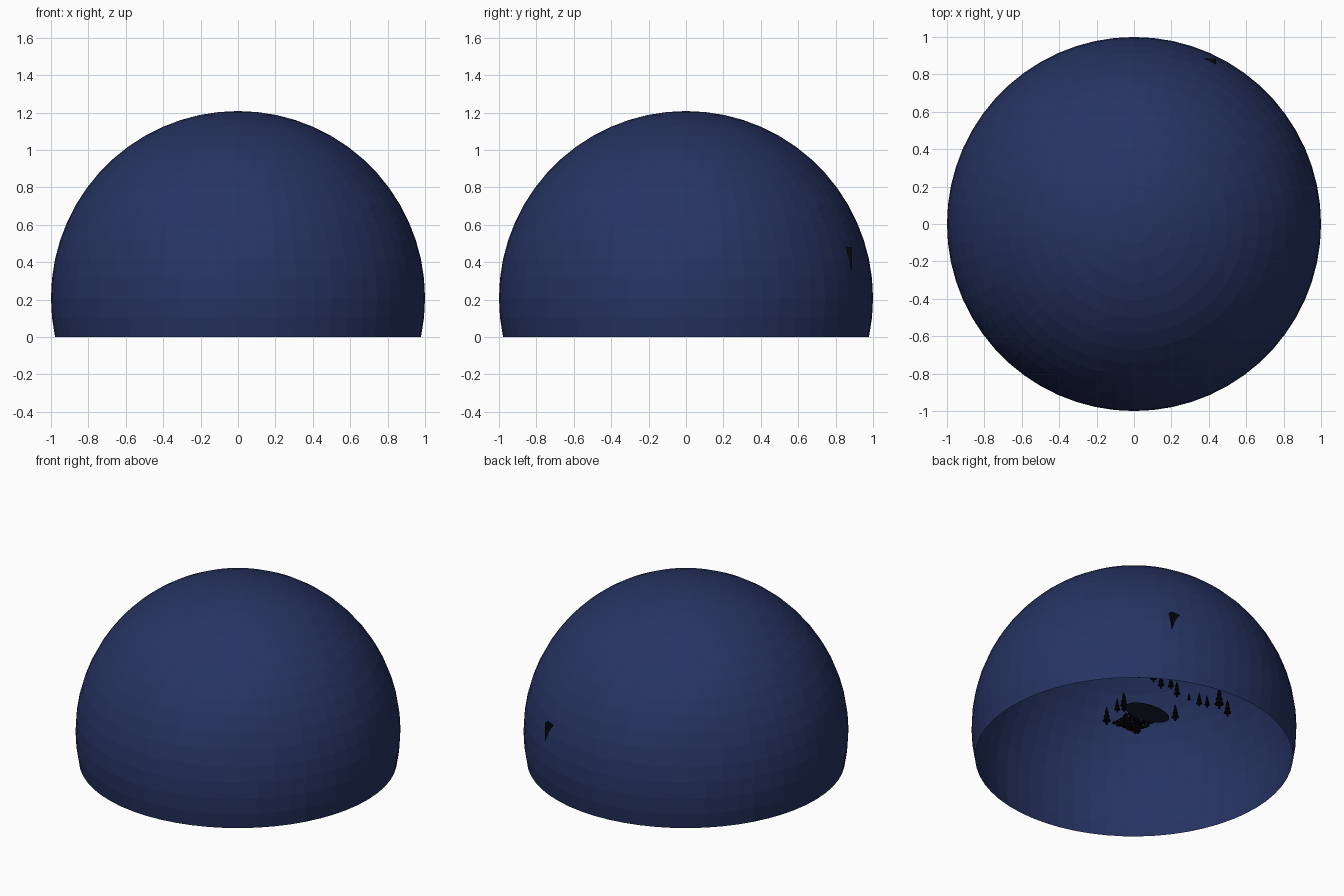
import bpy, bmesh, math, random
from mathutils import Matrix, Vector

if "Cube" in bpy.data.objects:
    bpy.data.objects.remove(bpy.data.objects["Cube"])
random.seed(4)

def mat(name, c):
    m = bpy.data.materials.new(name)
    m.diffuse_color = (*c, 1)
    m.use_nodes = True
    m.node_tree.nodes["Principled BSDF"].inputs["Base Color"].default_value = m.diffuse_color
    return m

NIGHT = mat("night_blue", (0.0195, 0.034, 0.125))
BLACK = mat("black", (0.002, 0.002, 0.002))
WATER = mat("dark_water", (0.008, 0.013, 0.028))

def finish(bm, name, m):
    me = bpy.data.meshes.new(name)
    bm.to_mesh(me)
    bm.free()
    me.materials.append(m)
    ob = bpy.data.objects.new(name, me)
    bpy.context.collection.objects.link(ob)
    return ob

def cone(bm, x, y, z, r1, r2, h, n=8):
    bmesh.ops.create_cone(bm, cap_ends=True, segments=n, radius1=r1, radius2=r2, depth=h,
                          matrix=Matrix.Translation((x, y, z + h / 2)))

# Open sky dome: sphere cut 12 degrees below its equator
C = math.sin(math.radians(12))
bm = bmesh.new()
bmesh.ops.create_uvsphere(bm, u_segments=60, v_segments=30, radius=1,
                          matrix=Matrix.Translation((0, 0, C)))
bmesh.ops.delete(bm, geom=[v for v in bm.verts if v.co.z < -0.01], context='VERTS')
finish(bm, "sky_dome", NIGHT)

# Pine trees inside, on a common ground level
G = 0.246
def tree(i, x, y, h):
    bm = bmesh.new()
    cone(bm, x, y, G, 0.007 * h / 0.13, 0.007 * h / 0.13, h * 0.3)
    for k, (z, r) in enumerate(((0.2, 0.2), (0.42, 0.15), (0.64, 0.1))):
        cone(bm, x, y, G + z * h, r * h, 0, h * 0.36)
    finish(bm, f"pine_tree_{i}", BLACK)

spots = [(0.33, 0.44, .12), (0.23, 0.46, .12), (0.143, 0.43, .11), (0.09, 0.46, .10),
         (0.0, 0.41, .11), (-0.09, 0.42, .06), (-0.18, 0.41, .10), (-0.226, 0.43, .09),
         (-0.29, 0.47, .15), (-0.39, 0.43, .12), (0.112, -0.128, .13), (0.16, 0.03, .10),
         (0.157, 0.09, .12), (-0.18, 0.18, .12), (0.13, 0.06, .09)]
for i, s in enumerate(spots):
    tree(i, *s)
tree(len(spots), -0.11, -0.09, .09)

# Oval pond
bm = bmesh.new()
bmesh.ops.create_circle(bm, cap_ends=True, segments=32, radius=1,
                        matrix=Matrix.Translation((0.02, 0.15, G - 0.004)) @ Matrix.Diagonal((0.16, 0.09, 1, 1)))
finish(bm, "pond", WATER)

# Square undergrowth patch made of small spikes
bm = bmesh.new()
for i in range(7):
    for j in range(7):
        x, y = (i - 3) * 0.028, (j - 3) * 0.028
        cone(bm, x + random.uniform(-.006, .006), y + random.uniform(-.006, .006),
             G, 0.018, 0, random.uniform(0.015, 0.03), 5)
finish(bm, "undergrowth", BLACK)

# Dark block at the back whose corner pokes through the dome
bm = bmesh.new()
bmesh.ops.create_cube(bm, size=1, matrix=Matrix.Translation((0.378, 0.835, 0.395))
                      @ Matrix.Diagonal((0.12, 0.1, 0.17, 1)))
finish(bm, "back_block", BLACK)
